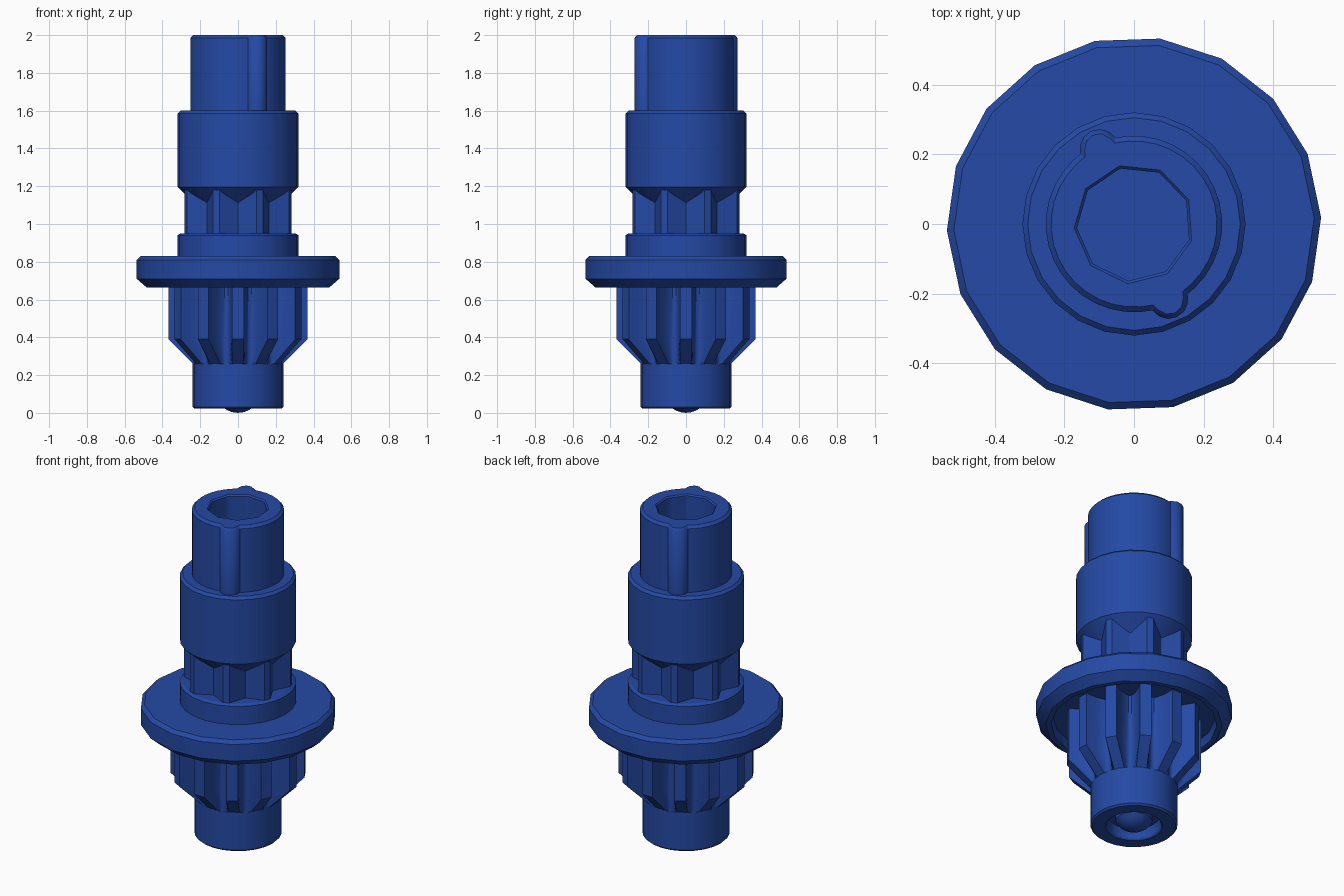
import bpy, bmesh, math
from math import cos, sin, radians, sqrt

if "Cube" in bpy.data.objects:
    bpy.data.objects.remove(bpy.data.objects["Cube"])

blue = bpy.data.materials.new("blue plastic")
blue.diffuse_color = (0.018, 0.068, 0.38, 1)
blue.use_nodes = True
blue.node_tree.nodes["Principled BSDF"].inputs["Base Color"].default_value = blue.diffuse_color


def loft(name, rings, smooth=28):
    """Skin a stack of rings; a ring of one point closes the end."""
    bm = bmesh.new()
    loops = [[bm.verts.new(p) for p in ring] for ring in rings]
    for a, b in zip(loops, loops[1:]):
        n = max(len(a), len(b))
        for i in range(n):
            j = (i + 1) % n
            if len(a) == 1:
                bm.faces.new((a[0], b[j], b[i]))
            elif len(b) == 1:
                bm.faces.new((a[i], a[j], b[0]))
            else:
                bm.faces.new((a[i], a[j], b[j], b[i]))
    bmesh.ops.recalc_face_normals(bm, faces=bm.faces)
    me = bpy.data.meshes.new(name)
    bm.to_mesh(me)
    bm.free()
    me.materials.append(blue)
    ob = bpy.data.objects.new(name, me)
    bpy.context.collection.objects.link(ob)
    bpy.ops.object.select_all(action='DESELECT')
    ob.select_set(True)
    bpy.context.view_layer.objects.active = ob
    bpy.ops.object.shade_smooth_by_angle(angle=radians(smooth))
    return ob


def polar(r, deg, z):
    return (r * cos(radians(deg)), r * sin(radians(deg)), z)


def lathe(name, profile, n=18, start=2):
    return loft(name, [[polar(r, start + 360 * k / n, z) for k in range(n)]
                       if r else [(0, 0, z)] for r, z in profile])


def star(half, z, teeth, start):
    """Gear outline from half a tooth, given as (radius, angle) from the tip."""
    tooth = [(r, -d) for r, d in reversed(half)] + list(half)
    return [polar(r, start + 360 * t / teeth + d, z)
            for t in range(teeth) for r, d in tooth]


# Bottom tip: shallow dome inside the recessed foot
R = 0.122
dome = [(0, 0)] + [(R * sin(radians(t)), R * (1 - cos(radians(t))))
                   for t in (14, 28, 42, 56)]
lathe("foot_dome", dome + [(0.101, 0.086)])
lathe("foot", [(0.1, 0.085), (0.14, 0.085), (0.15, 0.03), (0.157, 0.022),
               (0.23, 0.022), (0.24, 0.032), (0.24, 0.262), (0.232, 0.262)],
      24, 0)

# Lower gear with rounded roots; the teeth are cut by a cone near the foot
full = [(0.37, 5), (0.30, 6.5), (0.255, 10), (0.24, 13)]
cut = [(0.239, 7), (0.239, 9), (0.239, 11), (0.239, 13)]
loft("lower_gear", [star(cut, 0.26, 12, 0), star(full, 0.39, 12, 0),
                    star(full, 0.715, 12, 0)], 35)

# Flange, hollow underneath
lathe("flange", [(0.24, 0.714), (0.445, 0.714), (0.455, 0.665),
                 (0.485, 0.665), (0.537, 0.71), (0.537, 0.81),
                 (0.517, 0.83), (0.315, 0.83)])

# Ring on top of the flange
lathe("ring", [(0.32, 0.829), (0.32, 0.94), (0.305, 0.95), (0.225, 0.95)],
      24, 0)

# Upper gear between the ring and the collar
spline = [(0.30, 3.5), (0.233, 22.4)]
loft("upper_gear", [star(spline, 0.949, 8, 22.5),
                    star(spline, 1.18, 8, 22.5)], 10)

# Collar with a conical underside, open where the barrel passes through
lathe("collar", [(0.22, 1.10), (0.32, 1.197), (0.32, 1.585),
                 (0.305, 1.60), (0.245, 1.60)], 24, 0)

# Barrel outline: a circle with two rounded keys on opposite sides
KEYS = (114.7, -65.3 + 360)
angles = [4 + 10 * k for k in range(36)]
angles = [a for a in angles if all(abs(a - k) > 14 for k in KEYS)]
angles += [k + s for k in KEYS
           for s in (-14, -12.7, -11.5, -9, -5, 0, 5, 9, 11.5, 12.7, 14)]
angles.sort()


def barrel_radius(deg, r, key_r, c=0.239):
    for k in KEYS:
        d = radians(deg - k)
        h = key_r ** 2 - (c * sin(d)) ** 2
        if h > 0 and cos(d) > 0:
            r = max(r, c * cos(d) + sqrt(h))
    return r


def bore_radius(deg, r):
    """Nine-sided hole."""
    return r * cos(radians(20)) / cos(radians((deg - 24) % 40 - 20))


outer = [(0.253, 0.055, 1.595), (0.253, 0.055, 1.985), (0.238, 0.042, 2.0)]
bore = [(0.172, 2.0), (0.164, 1.992), (0.164, 1.25)]
loft("barrel",
     [[polar(barrel_radius(a, r, k), a, z) for a in angles]
      for r, k, z in outer] +
     [[polar(bore_radius(a, r), a, z) for a in angles] for r, z in bore] +
     [[(0, 0, 1.25)]], 42)
